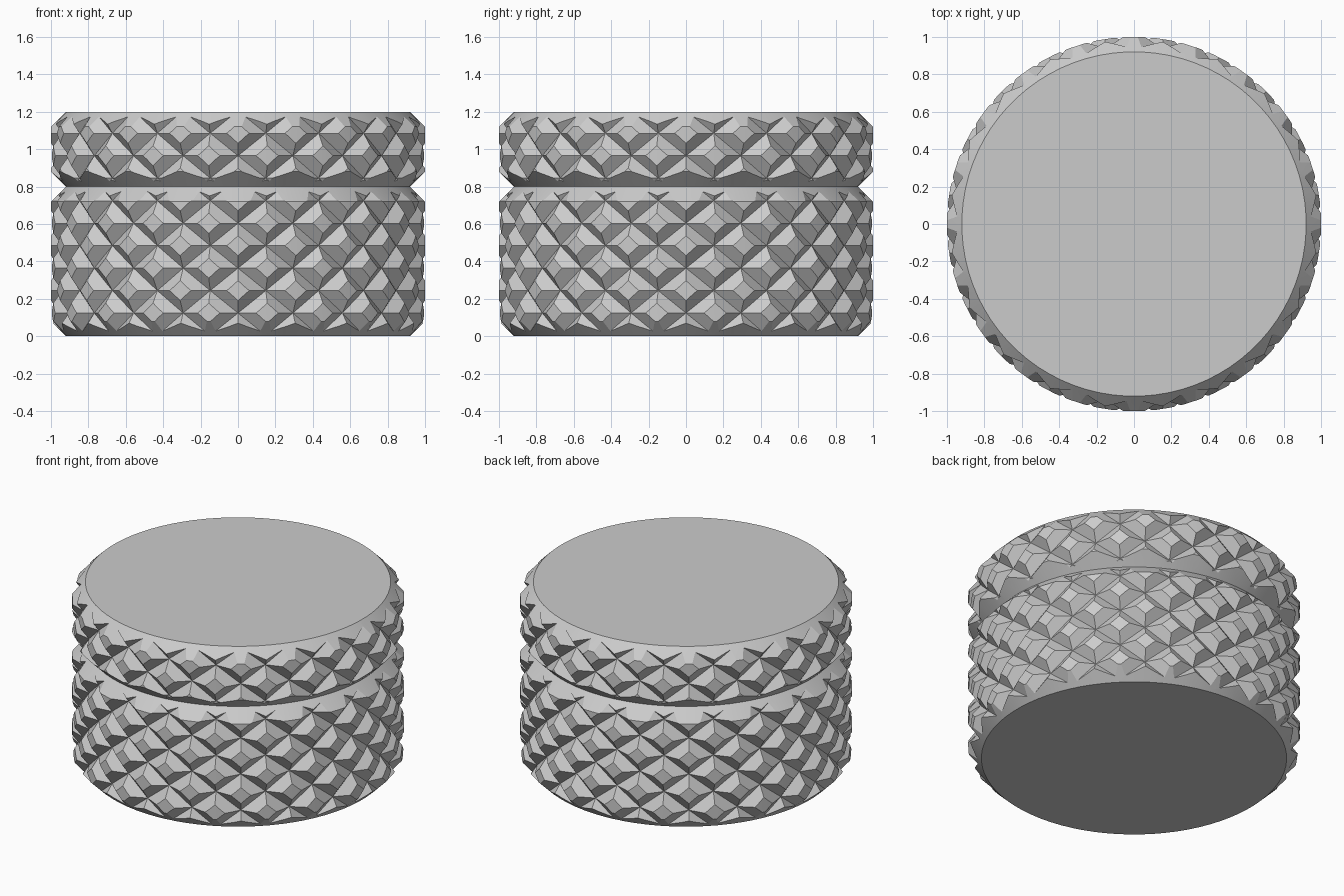
import bpy
import bmesh
from math import cos, sin, pi

cube = bpy.data.objects.get("Cube")
if cube:
    bpy.data.objects.remove(cube, do_unlink=True)

COLUMNS = 40          # alternating peaks and valleys around the side
SEGMENTS = 80         # sides of the chamfered blank
VALLEY, PEAK = 0.95, 1.04
RIM, OUTER = 0.92, 1.0
STEP = 0.12           # height of half a diamond
CHAMFER = 0.08

grey = bpy.data.materials.new("light grey")
grey.use_nodes = True
colour = (0.6, 0.6, 0.6, 1)
grey.diffuse_color = colour
grey.node_tree.nodes["Principled BSDF"].inputs["Base Color"].default_value = colour


def make_object(name, bm):
    bmesh.ops.recalc_face_normals(bm, faces=bm.faces[:])
    mesh = bpy.data.meshes.new(name)
    bm.to_mesh(mesh)
    bm.free()
    mesh.materials.append(grey)
    obj = bpy.data.objects.new(name, mesh)
    bpy.context.collection.objects.link(obj)
    return obj


def knurl(name, z_start, rows):
    """Closed column covered in diamond pyramids."""
    bm = bmesh.new()
    grid = []
    for j in range(rows + 1):
        ring = []
        for i in range(COLUMNS):
            a = 2 * pi * i / COLUMNS
            r = VALLEY if (i + j) % 2 else PEAK
            ring.append(bm.verts.new((r * sin(a), -r * cos(a), z_start + j * STEP)))
        grid.append(ring)
    for j in range(rows):
        for i in range(COLUMNS):
            k = (i + 1) % COLUMNS
            a, b = grid[j][i], grid[j][k]
            c, d = grid[j + 1][k], grid[j + 1][i]
            # split each cell along its valley
            if (i + j) % 2:
                tris = (a, b, c), (a, c, d)
            else:
                tris = (a, b, d), (b, c, d)
            for tri in tris:
                bm.faces.new(tri)
    # fan caps
    for ring in (grid[0], grid[-1]):
        centre = bm.verts.new((0, 0, ring[0].co.z))
        for i in range(COLUMNS):
            bm.faces.new((ring[i], ring[(i + 1) % COLUMNS], centre))
    return make_object(name, bm)


def blank(name, bottom, top):
    """Plain cylinder with chamfered rims."""
    bm = bmesh.new()
    profile = [(RIM, bottom), (OUTER, bottom + CHAMFER),
               (OUTER, top - CHAMFER), (RIM, top)]
    rings = []
    for r, z in profile:
        r /= cos(pi / SEGMENTS)
        angles = [2 * pi * (i + 0.5) / SEGMENTS for i in range(SEGMENTS)]
        rings.append([bm.verts.new((r * sin(a), -r * cos(a), z)) for a in angles])
    for low, high in zip(rings, rings[1:]):
        for i in range(SEGMENTS):
            k = (i + 1) % SEGMENTS
            bm.faces.new((low[i], low[k], high[k], high[i]))
    bm.faces.new(rings[0])
    bm.faces.new(rings[-1])
    return make_object(name, bm)


def knurled_part(name, bottom, top, z_start, rows):
    """Trim the knurled column to the chamfered blank."""
    part = knurl(name, z_start, rows)
    cutter = blank(name + "_blank", bottom, top)
    cutter.hide_render = True
    trim = part.modifiers.new("trim", "BOOLEAN")
    trim.operation = "INTERSECT"
    trim.solver = "EXACT"
    trim.object = cutter
    bpy.context.view_layer.update()
    graph = bpy.context.evaluated_depsgraph_get()
    mesh = bpy.data.meshes.new_from_object(part.evaluated_get(graph))
    part.modifiers.clear()
    part.data = mesh
    bpy.data.objects.remove(cutter, do_unlink=True)
    # round chamfers, crisp diamonds
    bpy.ops.object.select_all(action="DESELECT")
    part.select_set(True)
    bpy.context.view_layer.objects.active = part
    bpy.ops.object.shade_smooth_by_angle(angle=0.2)


# Container body and its lid, meeting in a V groove
knurled_part("container_body", 0, 0.8, 0.004 - 2 * STEP, 12)
knurled_part("lid", 0.8, 1.2, 0.845 - 2 * STEP, 8)
